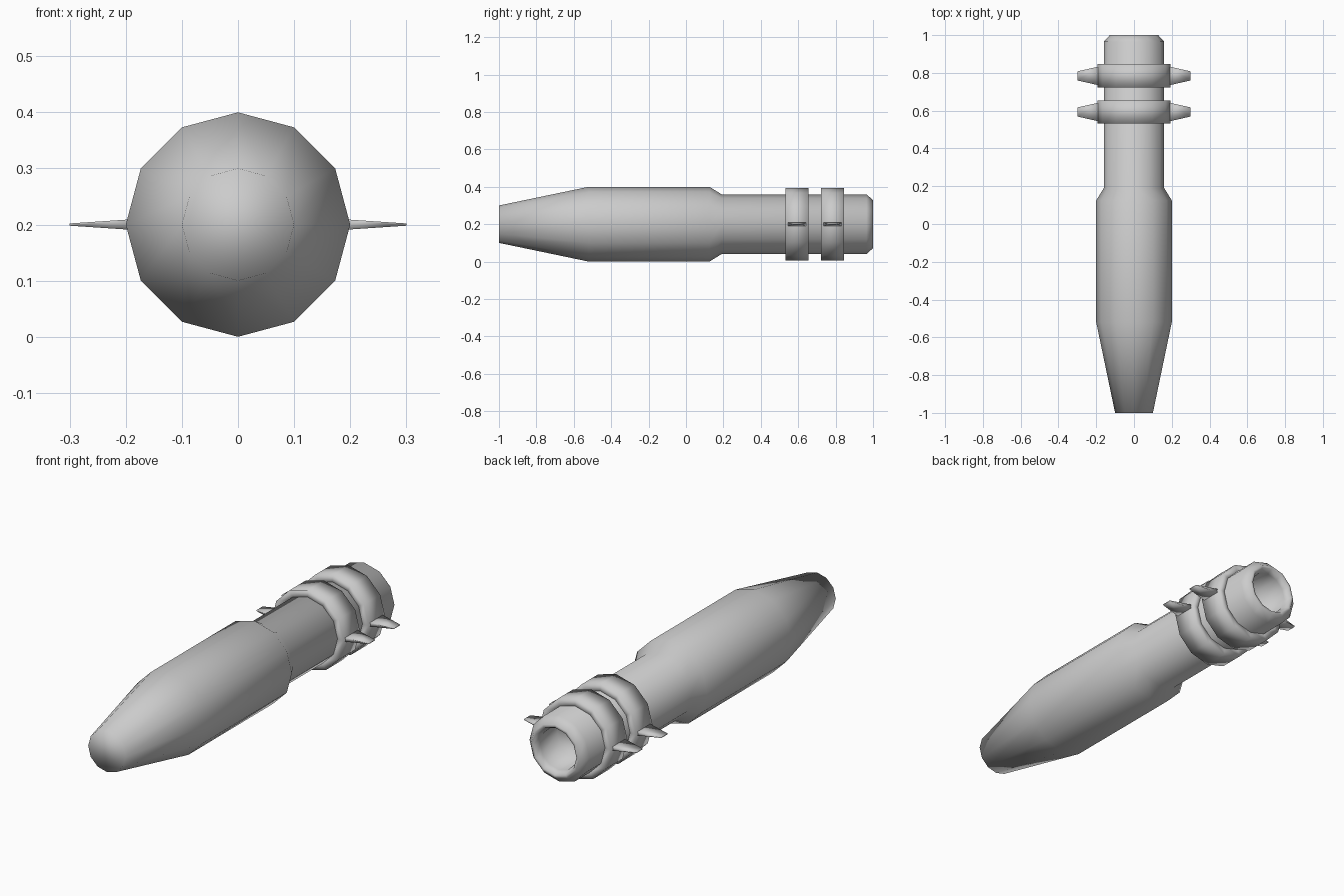
import bpy, bmesh
from math import sin, cos, pi

if "Cube" in bpy.data.objects:
    bpy.data.objects.remove(bpy.data.objects["Cube"])

SIDES = 12
AXIS_Z = 0.2


def finish(bm, name):
    bmesh.ops.recalc_face_normals(bm, faces=bm.faces)
    me = bpy.data.meshes.new(name)
    bm.to_mesh(me)
    bm.free()
    for p in me.polygons:
        p.use_smooth = True
    ob = bpy.data.objects.new(name, me)
    bpy.context.collection.objects.link(ob)
    return ob


def lathe(name, profile, closed=False):
    """Revolve (y, radius) points around the long axis."""
    bm = bmesh.new()
    loops = [[bm.verts.new((r * cos(2 * pi * i / SIDES), y,
                            AXIS_Z + r * sin(2 * pi * i / SIDES)))
              for i in range(SIDES)] for y, r in profile]
    pairs = list(zip(loops, loops[1:]))
    if closed:
        pairs.append((loops[-1], loops[0]))
    else:
        bm.faces.new(loops[0])
        bm.faces.new(loops[-1])
    for a, b in pairs:
        for i in range(SIDES):
            j = (i + 1) % SIDES
            bm.faces.new((a[i], a[j], b[j], b[i]))
    return finish(bm, name)


def fin(name, y, side):
    """Thin tapered spike pointing sideways."""
    bm = bmesh.new()
    ends = [[bm.verts.new((side * x, y + sy * hy, AXIS_Z + sz * hz))
             for sy, sz in ((-1, -1), (1, -1), (1, 1), (-1, 1))]
            for x, hy, hz in ((0.18, 0.051, 0.010), (0.30, 0.024, 0.002))]
    bm.faces.new(ends[0])
    bm.faces.new(ends[1])
    for i in range(4):
        j = (i + 1) % 4
        bm.faces.new((ends[0][i], ends[0][j], ends[1][j], ends[1][i]))
    return finish(bm, name)


# Tapered body with narrower neck and hollow rear end
lathe("body", [(-1.0, 0.10), (-0.52, 0.20), (0.125, 0.20), (0.19, 0.16),
               (0.965, 0.16), (1.0, 0.128), (1.0, 0.115), (0.97, 0.10),
               (0.84, 0.10)])

# Two collars, each with a pair of side fins
for n, y in enumerate((0.593, 0.784), 1):
    h = 0.062
    lathe(f"collar_{n}", [(y - h, 0.15), (y - h, 0.193),
                          (y + h, 0.193), (y + h, 0.15)], closed=True)
    for label, side in (("left", -1), ("right", 1)):
        fin(f"fin_{label}_{n}", y, side)
